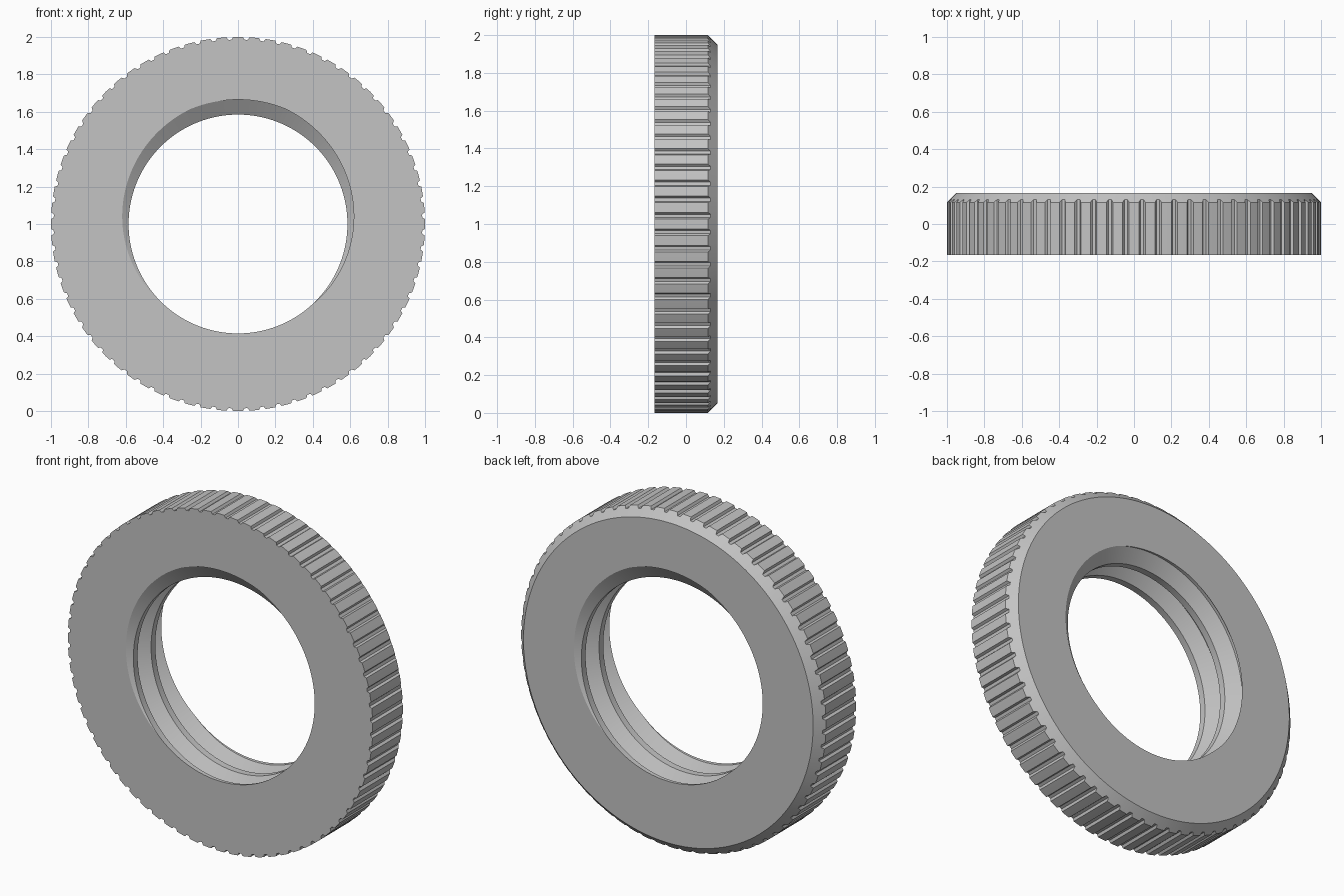
import bpy, bmesh
from math import sin, cos, pi, radians

cube = bpy.data.objects.get("Cube")
if cube:
    bpy.data.objects.remove(cube, do_unlink=True)

H = 0.166              # half thickness
PITCH = H              # two full thread turns
ROOT, CREST = 0.665, 0.585
RIM = 0.95             # outer radius of the back face, inside the chamfer
TEETH = 72
THREAD = (0.0625, 0.38, 0.62, 0.9375)   # root end, crest start, crest end, root start
# One tooth of the grip: (fraction of tooth, radius)
GRIP = ((0.0, 1.0), (0.3, 1.0), (0.6, 1.0), (0.7, 0.986), (0.9, 0.986))


def thread_radius(u):
    """Truncated V thread, u in turns measured from a root."""
    d = abs((u + 0.5) % 1 - 0.5)
    t = min(max((d - THREAD[0]) / (THREAD[1] - THREAD[0]), 0), 1)
    return ROOT + (CREST - ROOT) * t


def section(turn, outer):
    """Closed (radius, depth) section of the ring at one angle."""
    pts = []
    for k in range(-2, 3):
        for u in THREAD:
            y = min(max((k + u + turn) * PITCH - H, -H), H)
            pts.append((thread_radius((y + H) / PITCH - turn), y))
    # back face, chamfer, grip, front face
    return pts + [(RIM, H), (outer, H - (outer - RIM)), (outer, -H)]


# Sweep the section round the axis
bm = bmesh.new()
columns = []
for i in range(TEETH + 1):
    for frac, outer in (GRIP if i < TEETH else GRIP[:1]):
        turn = (i + frac - 0.3) / TEETH
        # sections start at a slight offset so that a tooth top is centred
        a = 2 * pi * turn
        columns.append([bm.verts.new((r * sin(a), y, 1 + r * cos(a)))
                        for r, y in section(turn, outer)])
for c, d in zip(columns, columns[1:]):
    n = len(c)
    for j in range(n):
        k = (j + 1) % n
        bm.faces.new((c[j], c[k], d[k], d[j]))
bmesh.ops.remove_doubles(bm, verts=bm.verts, dist=1e-5)
bmesh.ops.recalc_face_normals(bm, faces=bm.faces)

mesh = bpy.data.meshes.new("threaded_ring")
bm.to_mesh(mesh)
bm.free()
ring = bpy.data.objects.new("threaded_ring", mesh)
bpy.context.collection.objects.link(ring)

# Plain grey
grey = bpy.data.materials.new("plain grey")
grey.use_nodes = True
colour = (0.55, 0.55, 0.55, 1)
grey.diffuse_color = colour
grey.node_tree.nodes["Principled BSDF"].inputs["Base Color"].default_value = colour
mesh.materials.append(grey)

bpy.ops.object.select_all(action='DESELECT')
ring.select_set(True)
bpy.context.view_layer.objects.active = ring
bpy.ops.object.shade_smooth_by_angle(angle=radians(25))
